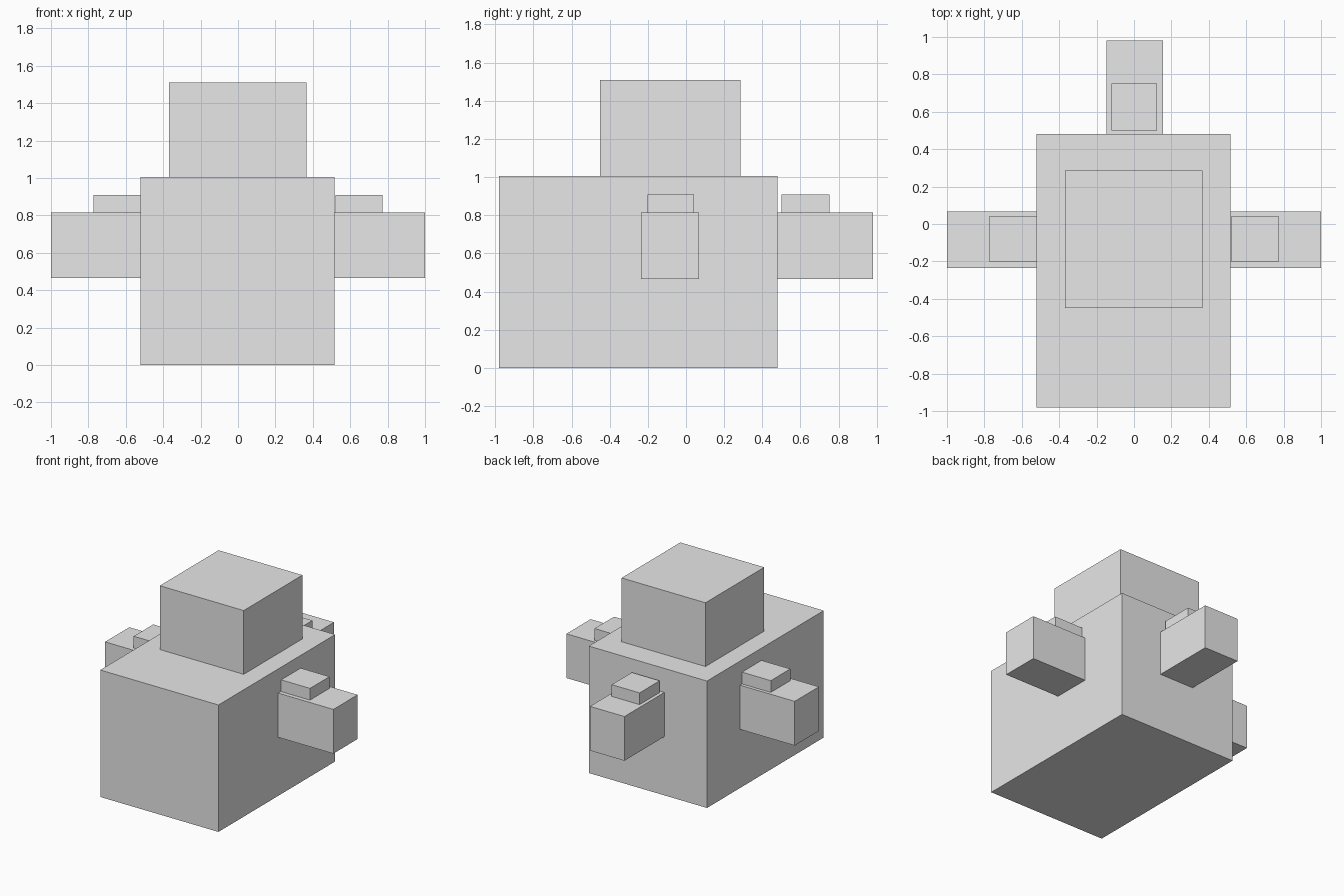
import bpy

cube = bpy.data.objects.get("Cube")
if cube:
    bpy.data.objects.remove(cube, do_unlink=True)

grey = bpy.data.materials.new("plain grey")
grey.use_nodes = True
color = (0.8, 0.8, 0.8, 1)
grey.diffuse_color = color
grey.node_tree.nodes["Principled BSDF"].inputs["Base Color"].default_value = color


def box(name, low, high):
    """Axis-aligned block between two opposite corners."""
    centre = [(a + b) / 2 for a, b in zip(low, high)]
    bpy.ops.mesh.primitive_cube_add(size=1, location=centre)
    block = bpy.context.object
    block.name = name
    block.scale = [b - a for a, b in zip(low, high)]
    bpy.ops.object.transform_apply(location=False, rotation=False, scale=True)
    block.data.materials.append(grey)


# Main body and the head on top
box("body", (-0.52, -0.98, 0), (0.515, 0.48, 1.005))
box("head", (-0.37, -0.45, 1.005), (0.365, 0.285, 1.51))

# Side arms, each with a small raised pad
arm_bottom, arm_top, pad_top = 0.465, 0.815, 0.908
for side, sign in (("left", 1), ("right", -1)):
    inner, outer = sorted((sign * 0.51, sign * 1.0))
    box(side + "_arm", (inner, -0.235, arm_bottom), (outer, 0.068, arm_top))
    inner, outer = sorted((sign * 0.52, sign * 0.772))
    box(side + "_arm_pad", (inner, -0.202, arm_top), (outer, 0.042, pad_top))

# Rear arm and its pad
box("rear_arm", (-0.147, 0.475, arm_bottom), (0.155, 0.98, arm_top))
box("rear_arm_pad", (-0.12, 0.5, arm_top), (0.124, 0.752, pad_top))
